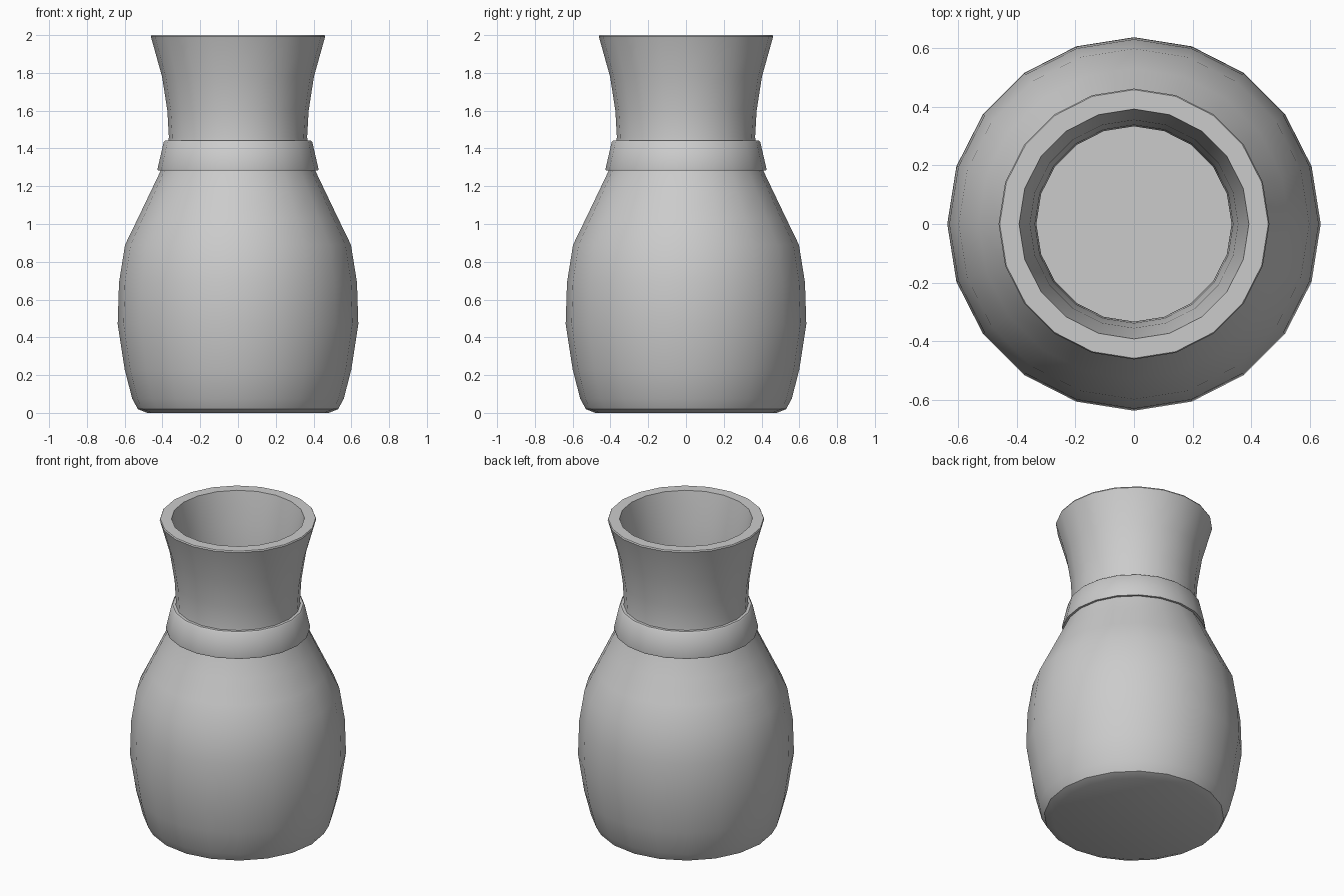
import bpy, bmesh, math

if "Cube" in bpy.data.objects:
    bpy.data.objects.remove(bpy.data.objects["Cube"])

SIDES = 20


def lathe(name, profile, closed=False):
    """Revolve (radius, z) points about z; open profiles get end caps."""
    bm = bmesh.new()
    rings = []
    for r, z in profile:
        rings.append([bm.verts.new((r * math.cos(2 * math.pi * i / SIDES),
                                    r * math.sin(2 * math.pi * i / SIDES), z))
                      for i in range(SIDES)])
    pairs = list(zip(rings, rings[1:]))
    if closed:
        pairs.append((rings[-1], rings[0]))
    for a, b in pairs:
        for i in range(SIDES):
            j = (i + 1) % SIDES
            bm.faces.new((a[i], a[j], b[j], b[i]))
    if not closed:
        bm.faces.new(rings[0])
        bm.faces.new(rings[-1])
    bmesh.ops.recalc_face_normals(bm, faces=bm.faces)
    mesh = bpy.data.meshes.new(name)
    bm.to_mesh(mesh)
    bm.free()
    obj = bpy.data.objects.new(name, mesh)
    bpy.context.collection.objects.link(obj)
    bpy.ops.object.select_all(action='DESELECT')
    obj.select_set(True)
    bpy.context.view_layer.objects.active = obj
    bpy.ops.object.shade_smooth_by_angle(angle=math.radians(35))
    return obj


# Outer wall from the base up to the flared lip
outer = [(0.48, 0.0), (0.53, 0.02), (0.56, 0.075), (0.60, 0.23), (0.637, 0.47),
         (0.63, 0.69), (0.598, 0.89), (0.53, 1.03), (0.463, 1.17), (0.408, 1.285),
         (0.375, 1.38), (0.366, 1.46), (0.374, 1.60), (0.402, 1.78),
         (0.458, 1.98), (0.462, 1.992), (0.458, 2.0)]
# Hollow interior from the lip down to the flat floor
inner = [(0.392, 2.0), (0.355, 1.80), (0.338, 1.60), (0.333, 1.46), (0.34, 1.36),
         (0.365, 1.26), (0.48, 1.03), (0.54, 0.87), (0.57, 0.69), (0.575, 0.47),
         (0.54, 0.23), (0.49, 0.07)]
lathe("vase", outer + inner)

# Sloped band around the base of the neck
lathe("neck_band", [(0.395, 1.282), (0.424, 1.282), (0.426, 1.292), (0.393, 1.435),
                    (0.386, 1.442), (0.355, 1.442)], closed=True)
